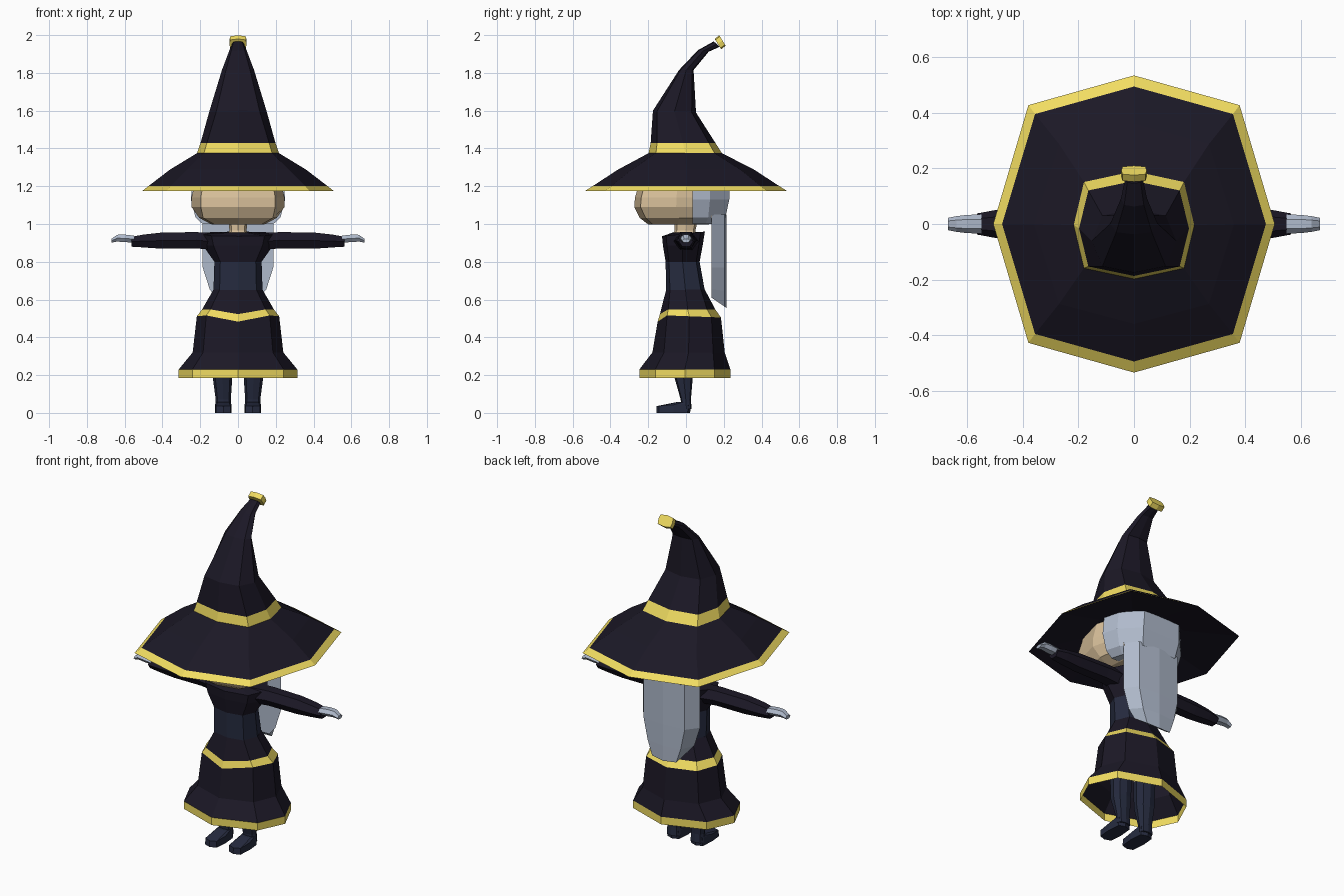
import bpy, bmesh, math

if "Cube" in bpy.data.objects:
    bpy.data.objects.remove(bpy.data.objects["Cube"])


def material(name, rgb):
    m = bpy.data.materials.new(name)
    m.diffuse_color = (*rgb, 1)
    m.use_nodes = True
    m.node_tree.nodes["Principled BSDF"].inputs["Base Color"].default_value = m.diffuse_color
    return m


BLACK = material("black_cloth", (.011, .009, .019))
GOLD = material("gold_trim", (.88, .72, .12))
NAVY = material("navy_cloth", (.019, .024, .050))
HAIR = material("silver_hair", (.43, .49, .60))
SKIN = material("skin", (.68, .52, .32))


def ring(w, y0, y1, z0, z1=None, a=.75, b=.8, x=0, dip=0):
    """Eight-point section, z runs from z0 at the front to z1 at the back."""
    z1 = z0 if z1 is None else z1
    cy, d = (y0 + y1) / 2, (y1 - y0) / 2
    unit = [(0, -1), (a, -b), (1, 0), (a, b), (0, 1), (-a, b), (-1, 0), (-a, -b)]
    pts = []
    for u, v in unit:
        z = z0 + (z1 - z0) * (v + 1) / 2
        if u == 0 and v < 0:
            z -= dip
        pts.append((x + u * w, cy + v * d, z))
    return pts


def loft(name, rings, mats, caps=(True, True), mirror=False):
    """Skin a stack of sections; mats gives one material per band."""
    bm = bmesh.new()
    slots = list(dict.fromkeys(mats))
    rows = [[bm.verts.new(p) for p in r] for r in rings]
    for k, (lo, hi) in enumerate(zip(rows, rows[1:])):
        n = len(lo)
        for i in range(n):
            j = (i + 1) % n
            f = bm.faces.new((lo[i], lo[j], hi[j], hi[i]))
            f.material_index = slots.index(mats[k])
    if caps[0]:
        bm.faces.new(rows[0][::-1]).material_index = slots.index(mats[0])
    if caps[1]:
        bm.faces.new(rows[-1]).material_index = slots.index(mats[-1])
    if all(caps):
        bmesh.ops.recalc_face_normals(bm, faces=bm.faces[:])
    me = bpy.data.meshes.new(name)
    bm.to_mesh(me)
    bm.free()
    for m in slots:
        me.materials.append(m)
    ob = bpy.data.objects.new(name, me)
    bpy.context.collection.objects.link(ob)
    if mirror:
        ob.modifiers.new("mirror", 'MIRROR')
    return ob


# Hat: underside, brim, band and bent cone
loft("hat", [
    ring(.24, -.25, .25, 1.235),
    ring(.507, -.535, .535, 1.175),
    ring(.475, -.495, .495, 1.20),
    ring(.36, -.36, .36, 1.288),
    ring(.217, -.198, .19, 1.375, a=.83),
    ring(.198, -.187, .155, 1.43, a=.83),
    ring(.152, -.175, .053, 1.60, 1.59),
    ring(.085, -.037, .04, 1.815),
    ring(.047, .063, .12, 1.92, 1.912),
    ring(.032, .147, .178, 1.967, 1.938),
], [BLACK, GOLD, BLACK, BLACK, GOLD, BLACK, BLACK, BLACK, BLACK])

# Knob on the hat tip
loft("hat_knob", [
    ring(.046, .152, .186, 1.980, 1.925, a=.9),
    ring(.046, .176, .210, 1.999, 1.944, a=.9),
], [GOLD])

# Head and neck
loft("head", [
    ring(.14, -.20, .12, .998, a=.9, b=.85),
    ring(.205, -.245, .17, 1.032, a=.9, b=.85),
    ring(.246, -.274, .17, 1.09, a=.8, b=.85),
    ring(.246, -.270, .17, 1.14, a=.8, b=.85),
    ring(.22, -.235, .15, 1.26, a=.8, b=.85),
], [SKIN] * 4)
loft("neck", [
    ring(.06, -.08, .05, .93),
    ring(.045, -.06, .05, .965),
    ring(.05, -.06, .06, 1.01),
], [SKIN] * 2)

# Hair cap behind the face, and the long flat fall down the back
cap = [(-.25, .035), (-.225, .13), (-.125, .235), (.125, .235), (.225, .13), (.25, .035)]
loft("hair_cap", [[(x * s, .035 + (y - .035) * t, z) for x, y in cap]
                  for z, s, t in ((1.0, .75, .72), (1.035, .9, .87),
                                  (1.13, 1, .97), (1.26, .95, 1))], [HAIR] * 3)
fall = [(-1, .135), (-.72, .205), (0, .215), (.72, .205), (1, .135)]
loft("hair_fall", [[(w * u, y, z - drop * (y - .135) / .08) for u, y in fall]
                   for z, w, drop in ((1.05, .187, 0), (.77, .187, 0),
                                      (.655, .150, .01), (.61, .11, .055))], [HAIR] * 3)

# Torso: navy waist and black top
loft("torso", [
    ring(.13, -.105, .10, .645),
    ring(.125, -.108, .072, .80),
    ring(.185, -.122, .088, .885, a=.7, b=.8),
    ring(.20, -.127, .10, .935, .96, a=.7, b=.8),
    ring(.06, -.07, .06, .955),
], [NAVY, BLACK, BLACK, BLACK])

# Skirt: open shell with pointed belt and gold hem
loft("skirt", [
    ring(.314, -.247, .235, .185, a=.77, b=.65),
    ring(.314, -.247, .235, .23, a=.77, b=.65),
    ring(.240, -.178, .205, .32, a=.77, b=.68),
    ring(.218, -.150, .185, .518, .505, a=.77, b=.7, dip=.035),
    ring(.190, -.138, .155, .548, a=.77, b=.7, dip=.025),
    ring(.13, -.105, .10, .652),
], [GOLD, BLACK, BLACK, GOLD, BLACK], caps=(False, True))


# Arms and hands, running outwards along x
def arm_ring(x, cz, ry, rz, cy=0, n=6):
    return [(x, cy + ry * math.cos(2 * math.pi * i / n), cz + rz * math.sin(2 * math.pi * i / n) / .866)
            for i in range(n)]


loft("sleeve", [
    arm_ring(.10, .905, .070, .045),
    arm_ring(.22, .914, .060, .043),
    arm_ring(.40, .912, .054, .043),
    arm_ring(.50, .910, .050, .034),
    arm_ring(.565, .906, .038, .026),
], [BLACK] * 4, mirror=True)
loft("hand", [
    arm_ring(.55, .920, .034, .018),
    arm_ring(.60, .924, .033, .020),
    arm_ring(.64, .925, .028, .018),
    arm_ring(.67, .911, .022, .010),
], [HAIR] * 3, mirror=True)

# Legs: skin thigh, navy stocking
loft("leg", [
    ring(.042, -.025, .030, .02, x=.078),
    ring(.040, -.028, .026, .07, x=.078),
    ring(.052, -.062, .036, .19, x=.082),
    ring(.054, -.066, .045, .35, x=.082),
    ring(.056, -.068, .05, .50, x=.08),
], [NAVY, NAVY, NAVY, SKIN], mirror=True)
# Shoes: low wedge pointing forward
loft("shoe", [
    ring(.044, -.157, .022, 0, a=.85, b=.85, x=.078),
    ring(.044, -.155, .026, .036, .05, a=.85, b=.85, x=.078),
    ring(.038, -.045, .024, .058, a=.8, x=.078),
], [NAVY] * 2, mirror=True)
